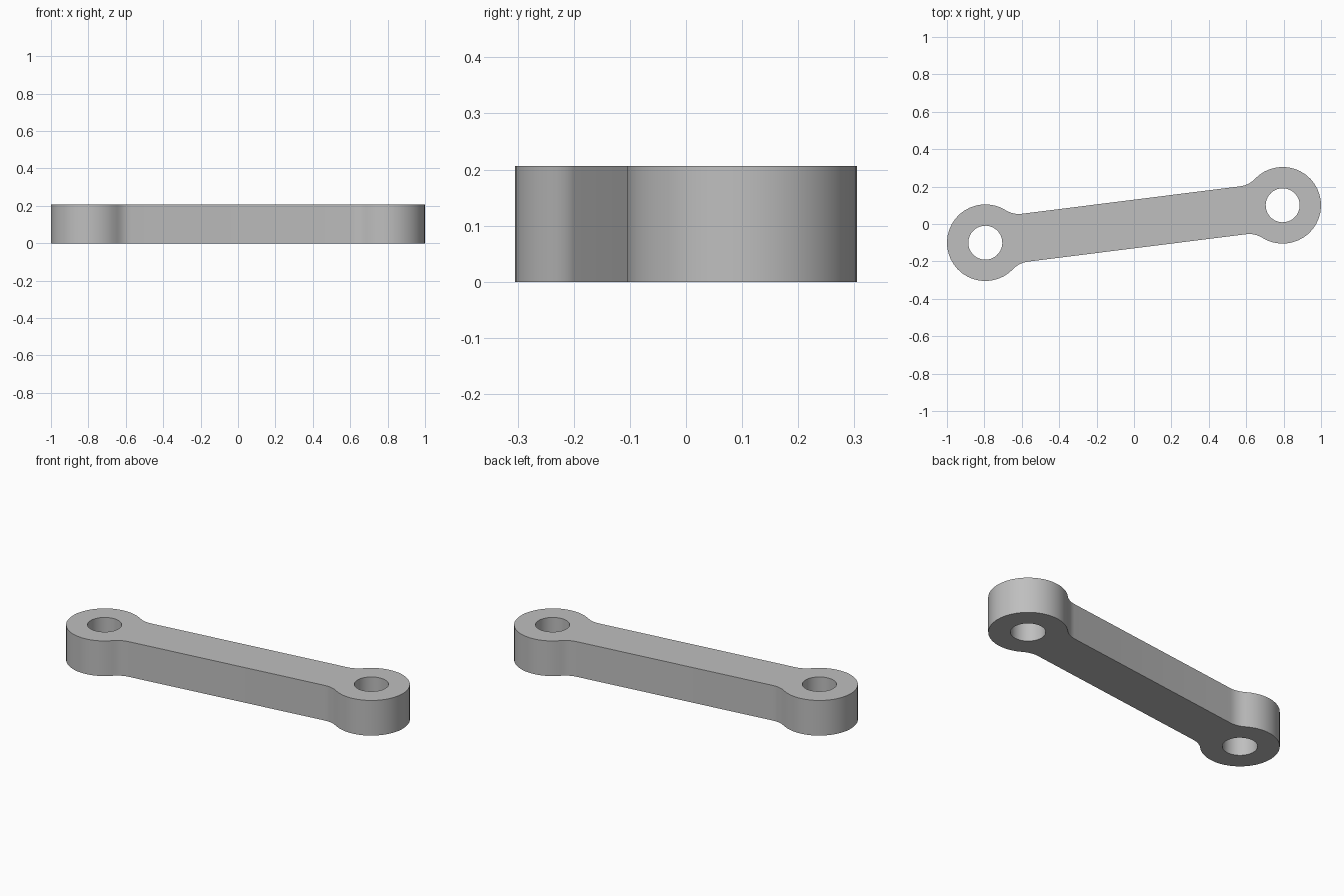
import bpy, bmesh, math
from mathutils import Vector, Matrix

old = bpy.data.objects.get("Cube")
if old:
    bpy.data.objects.remove(old, do_unlink=True)

HEIGHT = 0.206
EYE = Vector((0.795, 0.1))      # right-hand eye centre; the other is opposite
EYE_R, HOLE_R = 0.205, 0.091
ARM_HALF, FILLET = 0.129, 0.13


def arc(cx, cy, r, start, end, n):
    """Points along an arc, both ends included."""
    return [Vector((cx + r * math.cos(start + (end - start) * i / n),
                    cy + r * math.sin(start + (end - start) * i / n)))
            for i in range(n + 1)]


# Half of the outline along +x: lower fillet, eye, upper fillet
reach = EYE.length
along = math.sqrt((EYE_R + FILLET) ** 2 - (ARM_HALF + FILLET) ** 2)
side = ARM_HALF + FILLET
lean = math.atan2(side, along)
lower = arc(reach - along, -side, FILLET, math.pi / 2, lean, 5)
eye = arc(reach, 0, EYE_R, lean - math.pi, math.pi - lean, 28)
upper = [Vector((p.x, -p.y)) for p in reversed(lower)]
half = lower[:-1] + eye + upper[1:]
outline = half + [-p for p in half]
holes = [arc(s * reach, 0, HOLE_R, 0, math.tau, 32)[:-1] for s in (1, -1)]

# Fill the outline around the holes and extrude it
bm = bmesh.new()
for loop in [outline] + holes:
    verts = [bm.verts.new((p.x, p.y, 0)) for p in loop]
    for a, b in zip(verts, verts[1:] + verts[:1]):
        bm.edges.new((a, b))
bmesh.ops.triangle_fill(bm, use_beauty=True, use_dissolve=False,
                        edges=bm.edges[:], normal=(0, 0, 1))
grown = bmesh.ops.extrude_face_region(bm, geom=bm.faces[:], use_keep_orig=True)
top = [v for v in grown["geom"] if isinstance(v, bmesh.types.BMVert)]
bmesh.ops.translate(bm, verts=top, vec=(0, 0, HEIGHT))
bmesh.ops.recalc_face_normals(bm, faces=bm.faces[:])

# Turn the link so that its eyes lie on the diagonal
turn = Matrix.Rotation(math.atan2(EYE.y, EYE.x), 4, 'Z')
bmesh.ops.transform(bm, matrix=turn, verts=bm.verts[:])
mesh = bpy.data.meshes.new("link_arm")
bm.to_mesh(mesh)
bm.free()
link = bpy.data.objects.new("link_arm", mesh)
bpy.context.collection.objects.link(link)

# Plain grey
grey = bpy.data.materials.new("plain grey")
grey.use_nodes = True
colour = (0.52, 0.52, 0.52, 1)
grey.diffuse_color = colour
grey.node_tree.nodes["Principled BSDF"].inputs["Base Color"].default_value = colour
mesh.materials.append(grey)

bpy.ops.object.select_all(action='DESELECT')
link.select_set(True)
bpy.context.view_layer.objects.active = link
bpy.ops.object.shade_smooth_by_angle(angle=math.radians(30))
